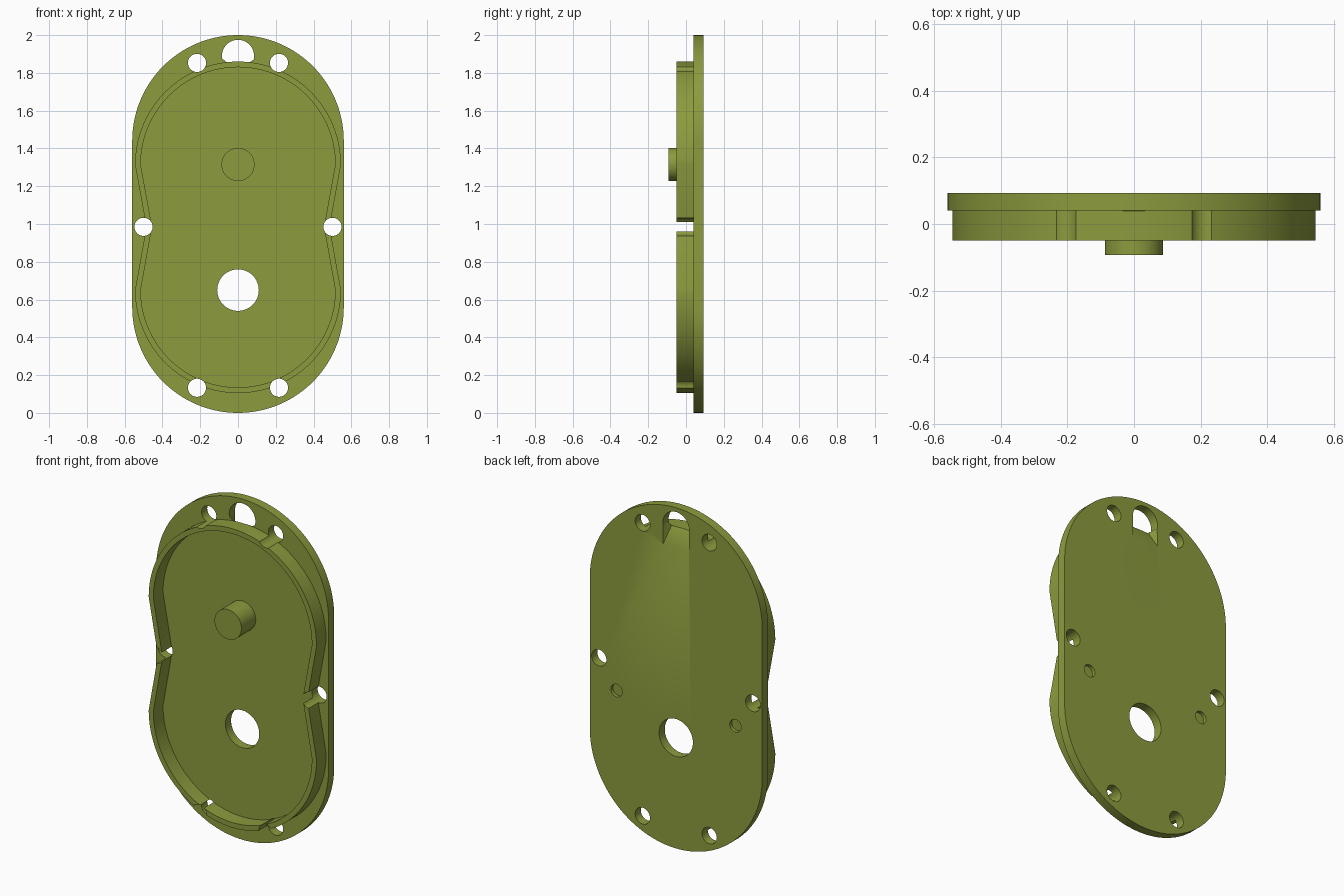
import bpy, bmesh, math

if "Cube" in bpy.data.objects:
    bpy.data.objects.remove(bpy.data.objects["Cube"])

olive = bpy.data.materials.new("olive green")
olive.diffuse_color = (0.262, 0.328, 0.048, 1)
olive.use_nodes = True
olive.node_tree.nodes["Principled BSDF"].inputs["Base Color"].default_value = olive.diffuse_color

FRONT, SEAT, BACK = -0.05, 0.04, 0.093   # rim face, plate front, plate back
MID = 0.985                              # height of the waist


def arc(cx, cz, r, a0, a1, n):
    return [(cx + r * math.cos(math.radians(a0 + (a1 - a0) * i / n)),
             cz + r * math.sin(math.radians(a0 + (a1 - a0) * i / n))) for i in range(n + 1)]


def loft(name, front, back, y0, y1):
    """Solid between two matching x-z outlines at depths y0 and y1."""
    bm = bmesh.new()
    a = [bm.verts.new((x, y0, z)) for x, z in front]
    b = [bm.verts.new((x, y1, z)) for x, z in back]
    n = len(a)
    bm.faces.new(a)
    bm.faces.new(b[::-1])
    for i in range(n):
        j = (i + 1) % n
        bm.faces.new((a[j], a[i], b[i], b[j]))
    bmesh.ops.recalc_face_normals(bm, faces=bm.faces)
    me = bpy.data.meshes.new(name)
    bm.to_mesh(me)
    bm.free()
    ob = bpy.data.objects.new(name, me)
    bpy.context.collection.objects.link(ob)
    me.materials.append(olive)
    return ob


def prism(name, outline, y0, y1):
    return loft(name, outline, outline, y0, y1)


def disc(name, x, z, r, y0, y1):
    return prism(name, arc(x, z, r, 0, 360, 48)[:-1], y0, y1)


def combine(target, tool, op):
    mod = target.modifiers.new(op.lower(), "BOOLEAN")
    mod.operation, mod.solver, mod.object = op, "EXACT", tool
    bpy.context.view_layer.objects.active = target
    bpy.ops.object.modifier_apply(modifier=mod.name)
    bpy.data.objects.remove(tool)


def waisted(r, waist):
    """Two round ends joined by sides that pinch in at the waist."""
    return (arc(0, 1.315, r, 0, 180, 72) + [(-waist, MID)]
            + arc(0, 0.65, r, 180, 360, 72) + [(waist, MID)])


# Rounded backing plate
plate = prism("cover_plate", arc(0, 1.44, 0.56, 0, 180, 72) + arc(0, 0.56, 0.56, 180, 360, 72), SEAT, BACK)

# Raised rim, hollow inside
rim = prism("rim", waisted(0.545, 0.485), FRONT, SEAT + 0.01)
combine(rim, prism("rim_hollow", waisted(0.515, 0.455), FRONT - 0.1, BACK), "DIFFERENCE")
combine(plate, rim, "UNION")

# Peg
combine(plate, disc("peg", 0, 1.315, 0.0875, -0.093, SEAT + 0.01), "UNION")

# Screw holes, which also bite into the rim, and blind dimples at the back
for s in (-1, 1):
    for x, z in ((0.217, 1.853), (0.5, MID), (0.217, 0.133)):
        combine(plate, disc("screw_hole", s * x, z, 0.048, -0.2, 0.2), "DIFFERENCE")
    combine(plate, disc("dimple", s * 0.386, 0.823, 0.037, BACK - 0.02, 0.2), "DIFFERENCE")

# Shaft hole
combine(plate, disc("shaft_hole", 0, 0.65, 0.11, -0.2, 0.2), "DIFFERENCE")

# Sloping port near the top: arched in front, running lower at the back
arch = arc(0, 1.89, 0.085, -10, 190, 32)
port_front = arch + [(-0.065, 1.862), (0.065, 1.862)]
port_back = arch + [(-0.085, 1.76), (0.085, 1.76)]
combine(plate, loft("port", port_front, port_back, SEAT - 0.002, BACK + 0.002), "DIFFERENCE")

# Smooth curved walls with sharp edges
bpy.ops.object.select_all(action="DESELECT")
plate.select_set(True)
bpy.context.view_layer.objects.active = plate
bpy.ops.object.shade_smooth_by_angle(angle=math.radians(30))
